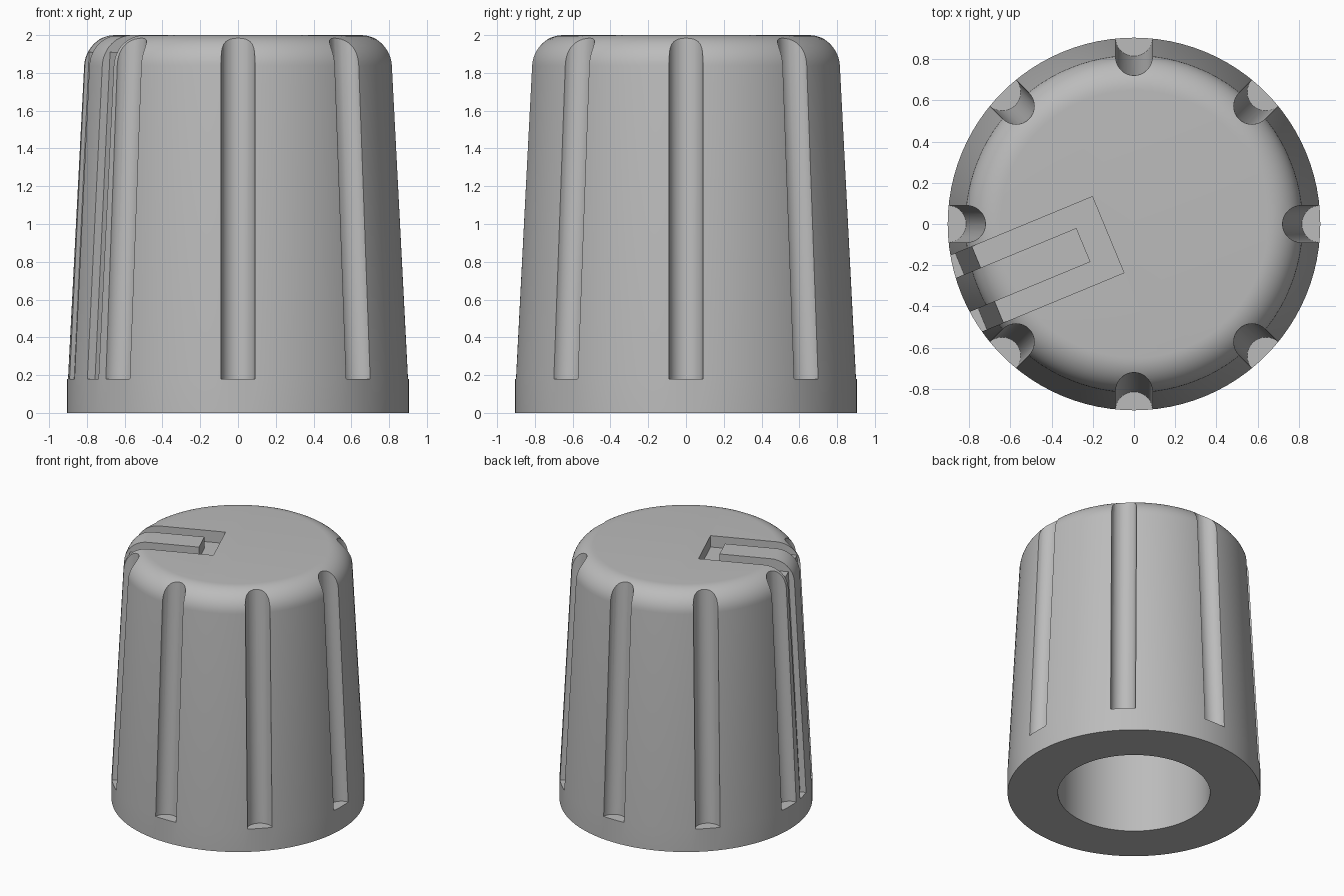
import bpy, bmesh, math
from mathutils import Matrix

if "Cube" in bpy.data.objects:
    bpy.data.objects.remove(bpy.data.objects["Cube"])

SKIRT_R, SKIRT_Z, SLOPE = 0.905, 0.18, 0.052   # straight skirt, then a tapered wall
FILLET, FILLET_R, FILLET_Z = 0.17, 0.65, 1.83
BORE_R, BORE_Z = 0.545, 1.6

grey = bpy.data.materials.new("mid grey")
grey.diffuse_color = (0.5, 0.5, 0.5, 1)
grey.use_nodes = True
grey.node_tree.nodes["Principled BSDF"].inputs["Base Color"].default_value = grey.diffuse_color


def make_object(name, bm):
    bmesh.ops.recalc_face_normals(bm, faces=bm.faces)
    mesh = bpy.data.meshes.new(name)
    bm.to_mesh(mesh)
    bm.free()
    mesh.materials.append(grey)
    ob = bpy.data.objects.new(name, mesh)
    bpy.context.collection.objects.link(ob)
    return ob


def lathe(name, profile, steps=96):
    bm = bmesh.new()
    verts = [bm.verts.new((r, 0, z)) for r, z in profile]
    edges = [bm.edges.new(p) for p in zip(verts, verts[1:])]
    bmesh.ops.spin(bm, geom=verts + edges, cent=(0, 0, 0), axis=(0, 0, 1),
                   angle=math.tau, steps=steps, use_duplicate=False)
    bmesh.ops.remove_doubles(bm, verts=bm.verts, dist=1e-4)
    # close the top and the bore end with single flat faces
    bmesh.ops.holes_fill(bm, edges=[e for e in bm.edges if e.is_boundary], sides=0)
    return make_object(name, bm)


def loft(name, lower, upper, angle):
    """Solid between two matching loops, turned about z."""
    bm = bmesh.new()
    a = [bm.verts.new(p) for p in lower]
    b = [bm.verts.new(p) for p in upper]
    n = len(a)
    bm.faces.new(a)
    bm.faces.new(b)
    for i in range(n):
        j = (i + 1) % n
        bm.faces.new((a[i], a[j], b[j], b[i]))
    bmesh.ops.transform(bm, matrix=Matrix.Rotation(angle, 4, 'Z'), verts=bm.verts)
    return make_object(name, bm)


def prism(name, profile, half, angle):
    """Side profile (radius, z) extruded across its width."""
    return loft(name, [(u, -half, z) for u, z in profile],
                [(u, half, z) for u, z in profile], angle)


def cut(target, cutter):
    mod = target.modifiers.new("cut", 'BOOLEAN')
    mod.operation, mod.solver, mod.object = 'DIFFERENCE', 'EXACT', cutter
    bpy.context.view_layer.objects.active = target
    bpy.ops.object.modifier_apply(modifier=mod.name)
    bpy.data.objects.remove(cutter)


# Knob body with its bore and rounded top edge
arc = [math.radians(3 + 87 * i / 12) for i in range(13)]
profile = [(BORE_R, BORE_Z), (BORE_R, 0), (SKIRT_R, 0), (SKIRT_R, SKIRT_Z)]
profile += [(FILLET_R + FILLET * math.cos(t), FILLET_Z + FILLET * math.sin(t)) for t in arc]
knob = lathe("knob_body", profile)

# Eight grip flutes that follow the taper
def ring(z, r=0.09, n=32):
    c = SKIRT_R - SLOPE * (z - SKIRT_Z)
    return [(c + r * math.cos(math.tau * i / n), r * math.sin(math.tau * i / n), z)
            for i in range(n)]

for k in range(8):
    cut(knob, loft("flute_cutter", ring(SKIRT_Z), ring(2.1), k * math.pi / 4))

# Pointer: a U-shaped channel around a bar left flush with the body
turn = math.radians(202.5)
channel = prism("channel_cutter", [(0.136, 1.91), (0.77, 1.91), (0.856, SKIRT_Z),
                                   (1.1, SKIRT_Z), (1.1, 2.2), (0.136, 2.2)], 0.2, turn)
cut(channel, prism("pointer_bar", [(0.266, 0.1), (1.3, 0.1), (1.3, 2.4), (0.266, 2.4)],
                   0.089, turn))
cut(knob, channel)

bpy.ops.object.select_all(action='DESELECT')
knob.select_set(True)
bpy.context.view_layer.objects.active = knob
bpy.ops.object.shade_smooth_by_angle(angle=math.radians(30))
